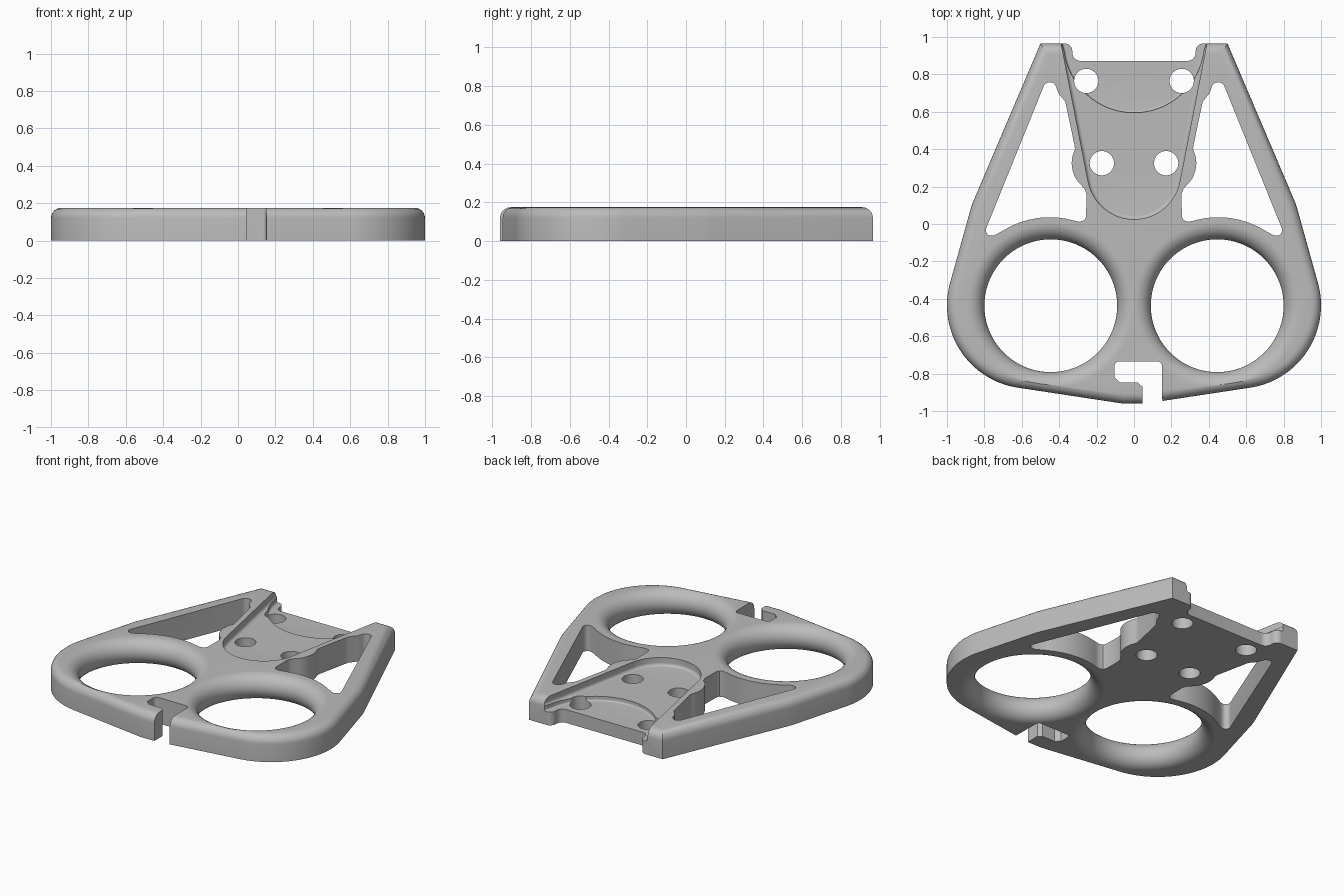
import bpy, bmesh
from math import sin, cos, pi, radians

if "Cube" in bpy.data.objects:
    bpy.data.objects.remove(bpy.data.objects["Cube"], do_unlink=True)

THICK = 0.175
grey = bpy.data.materials.new("plain grey")
grey.use_nodes = True
grey.diffuse_color = (0.5, 0.5, 0.5, 1)
grey.node_tree.nodes["Principled BSDF"].inputs["Base Color"].default_value = (0.5, 0.5, 0.5, 1)


def arc(cx, cy, r, a0, a1, n=24):
    """Points along an arc, angles in degrees."""
    angles = [radians(a0 + (a1 - a0) * i / n) for i in range(n + 1)]
    return [(cx + r * cos(a), cy + r * sin(a)) for a in angles]


def mirrored(half):
    """Close a right-hand half outline with its reflection."""
    return half + [(-x, y) for x, y in reversed(half) if abs(x) > 1e-5]


def soften(pts, rounds=2):
    """Round a closed polygon by cutting its corners."""
    for _ in range(rounds):
        out = []
        for (ax, ay), (bx, by) in zip(pts, pts[1:] + pts[:1]):
            out += [(ax * .75 + bx * .25, ay * .75 + by * .25),
                    (ax * .25 + bx * .75, ay * .25 + by * .75)]
        pts = out
    return pts


def fillet(pts, r, n=5):
    """Round each corner of a closed polygon with radius-like setback r."""
    out = []
    for i, (x, y) in enumerate(pts):
        ends = []
        for qx, qy in (pts[i - 1], pts[(i + 1) % len(pts)]):
            d = ((qx - x) ** 2 + (qy - y) ** 2) ** 0.5
            ends.append((x + (qx - x) * r / d, y + (qy - y) * r / d))
        (ax, ay), (bx, by) = ends
        for k in range(n + 1):
            t = k / n
            u, v, w = (1 - t) ** 2, 2 * t * (1 - t), t * t
            out.append((u * ax + v * x + w * bx, u * ay + v * y + w * by))
    return out


def prism(name, pts, z0, z1, round_top=0.0, round_bottom=0.0):
    """Extrude an outline, optionally rounding its top or bottom rim."""
    bm = bmesh.new()
    low = [bm.verts.new((x, y, z0)) for x, y in pts]
    high = [bm.verts.new((x, y, z1)) for x, y in pts]
    n = len(pts)
    bm.faces.new(low)
    bm.faces.new(high)
    for i in range(n):
        j = (i + 1) % n
        bm.faces.new((low[i], low[j], high[j], high[i]))
    bmesh.ops.recalc_face_normals(bm, faces=bm.faces[:])
    for r, ring in ((round_top, high), (round_bottom, low)):
        if r:
            rim = [e for e in bm.edges if all(v in ring for v in e.verts)]
            bmesh.ops.bevel(bm, geom=rim, offset=r, segments=6, profile=0.5,
                            affect='EDGES', clamp_overlap=False)
    return finish(name, bm)


def lathe(name, cx, cy, profile, n=96):
    """Closed solid of revolution from (radius, z) pairs."""
    bm = bmesh.new()
    rings = [[bm.verts.new((cx + r * cos(2 * pi * i / n), cy + r * sin(2 * pi * i / n), z))
              for i in range(n)] for r, z in profile]
    bm.faces.new(rings[0])
    bm.faces.new(rings[-1])
    for a, b in zip(rings, rings[1:]):
        for i in range(n):
            j = (i + 1) % n
            bm.faces.new((a[i], a[j], b[j], b[i]))
    bmesh.ops.recalc_face_normals(bm, faces=bm.faces[:])
    return finish(name, bm)


def finish(name, bm):
    mesh = bpy.data.meshes.new(name)
    bm.to_mesh(mesh)
    bm.free()
    mesh.materials.append(grey)
    ob = bpy.data.objects.new(name, mesh)
    bpy.context.collection.objects.link(ob)
    return ob


# Main plate with a rounded upper rim
half = [(0, -.96), (.06, -.96)] + arc(.555, -.435, .445, -82, 15.5, 40)
half += [(.872, .085), (.86, .12), (.5, .965), (0, .965)]
plate = prism("plate", mirrored(half), 0, THICK, round_top=.055)
cutters = []

# Tapered pocket and its deeper rear step
pocket = arc(0, .275, .25, -90, -11) + [(.422, 1.13)]
cutters.append(prism("pocket_cutter", mirrored(pocket), .12, .3, round_bottom=.02))
step = arc(0, .97, .375, -90, -8) + [(.385, .97), (.385, 1.13)]
cutters.append(prism("step_cutter", mirrored(step), .09, .3, round_bottom=.012))

# Notch in the rear edge
notch = [(0, .872)] + arc(.285, .917, .045, -90, 0, 8)
notch += arc(.37, .925, .04, 180, 95, 8) + [(.37, 1.1), (0, 1.1)]
cutters.append(prism("notch_cutter", mirrored(notch), -.1, .3))

# Side windows, finger holes and screw holes on both sides
window = arc(.45, .722, .036, 20, 160, 10) + [(.405, .70), (.368, .655), (.36, .62), (.318, .42), (.316, .40)]
window += arc(.17, .325, .163, 24, -40, 12)
window += [(.265, .19), (.254, .16), (.256, .04), (.265, .02), (.29, .012)]
window += arc(.45, -.437, .473, 106, 62, 16)
window += [(.745, -.06)] + arc(.762, -.033, .03, -80, 20, 8)
mid, flare = THICK / 2, .0875
ring = [(.355 + flare * (1 - cos(a)), mid + flare * sin(a))
        for a in [radians(-90 + 180 * i / 24) for i in range(25)]]
ring = [(ring[0][0], -.05)] + ring + [(ring[-1][0], .25)]
for side, s in (("left", 1), ("right", -1)):
    cutters.append(prism(side + "_window_cutter", [(s * x, y) for x, y in window], -.1, .3))
    cutters.append(lathe(side + "_finger_hole_cutter", s * .445, -.437, ring))
    for end, x, y in (("front", .172, .325), ("rear", .255, .765)):
        cutters.append(lathe(f"{side}_{end}_screw_hole_cutter", s * x, y, [(.065, -.1), (.065, .3)], 40))

# Hooked slot through the front edge
slot = [(.045, -1.1), (.045, -.87), (.02, -.848), (-.075, -.848), (-.105, -.82)]
slot += arc(-.08, -.76, .025, 180, 90, 6) + arc(.125, -.76, .025, 90, 0, 6) + [(.152, -1.1)]
cutters.append(prism("slot_cutter", slot, -.1, .3))

for c in cutters:
    c.hide_render = True
    c.hide_viewport = False
    mod = plate.modifiers.new(c.name, 'BOOLEAN')
    mod.operation = 'DIFFERENCE'
    mod.solver = 'EXACT'
    mod.object = c

# Apply the cuts, drop the cutters and keep edges crisp
bpy.context.view_layer.objects.active = plate
plate.select_set(True)
for mod in list(plate.modifiers):
    bpy.ops.object.modifier_apply(modifier=mod.name)
for c in cutters:
    bpy.data.objects.remove(c, do_unlink=True)
bpy.ops.object.select_all(action='DESELECT')
plate.select_set(True)
bpy.ops.object.shade_smooth_by_angle(angle=radians(30))
